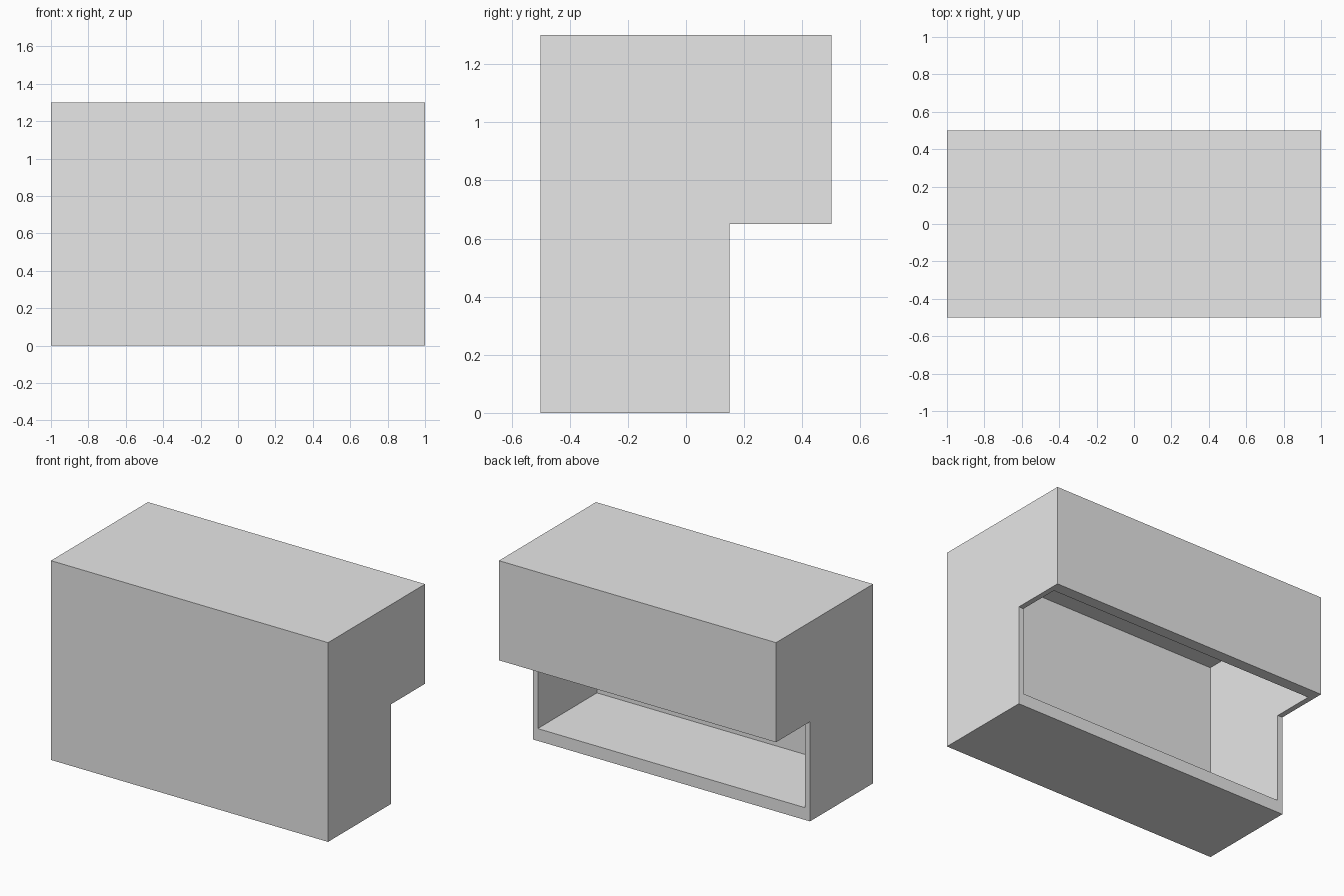
import bpy
import bmesh

if "Cube" in bpy.data.objects:
    bpy.data.objects.remove(bpy.data.objects["Cube"])


def prism(name, profile, half_width):
    """Extrude a closed (y, z) profile along x, centred on x = 0."""
    bm = bmesh.new()
    face = bm.faces.new([bm.verts.new((-half_width, y, z)) for y, z in profile])
    extruded = bmesh.ops.extrude_face_region(bm, geom=[face])["geom"]
    side = [v for v in extruded if isinstance(v, bmesh.types.BMVert)]
    bmesh.ops.translate(bm, verts=side, vec=(2 * half_width, 0, 0))
    bmesh.ops.recalc_face_normals(bm, faces=bm.faces)
    mesh = bpy.data.meshes.new(name)
    bm.to_mesh(mesh)
    bm.free()
    obj = bpy.data.objects.new(name, mesh)
    bpy.context.collection.objects.link(obj)
    return obj


# Single plain grey
grey = bpy.data.materials.new("light_grey")
grey.use_nodes = True
colour = (0.8, 0.8, 0.8, 1)
grey.diffuse_color = colour
grey.node_tree.nodes["Principled BSDF"].inputs["Base Color"].default_value = colour

# Outer casing with the upper half overhanging at the back
casing = prism("casing", [(-0.5, 0), (0.15, 0), (0.15, 0.65),
                          (0.5, 0.65), (0.5, 1.3), (-0.5, 1.3)], 1.0)

# Cavity, open at the lower back and under the overhang
cavity = prism("cavity_cutter", [(-0.46, 0.08), (0.425, 0.08),
                                 (0.425, 1.24), (-0.46, 1.24)], 0.965)

for obj in (casing, cavity):
    obj.data.materials.append(grey)

cut = casing.modifiers.new("hollow", "BOOLEAN")
cut.operation = "DIFFERENCE"
cut.solver = "EXACT"
cut.object = cavity

# Apply the cut, then drop the cutter
bpy.context.view_layer.objects.active = casing
casing.select_set(True)
bpy.ops.object.modifier_apply(modifier=cut.name)
bpy.data.objects.remove(cavity)
